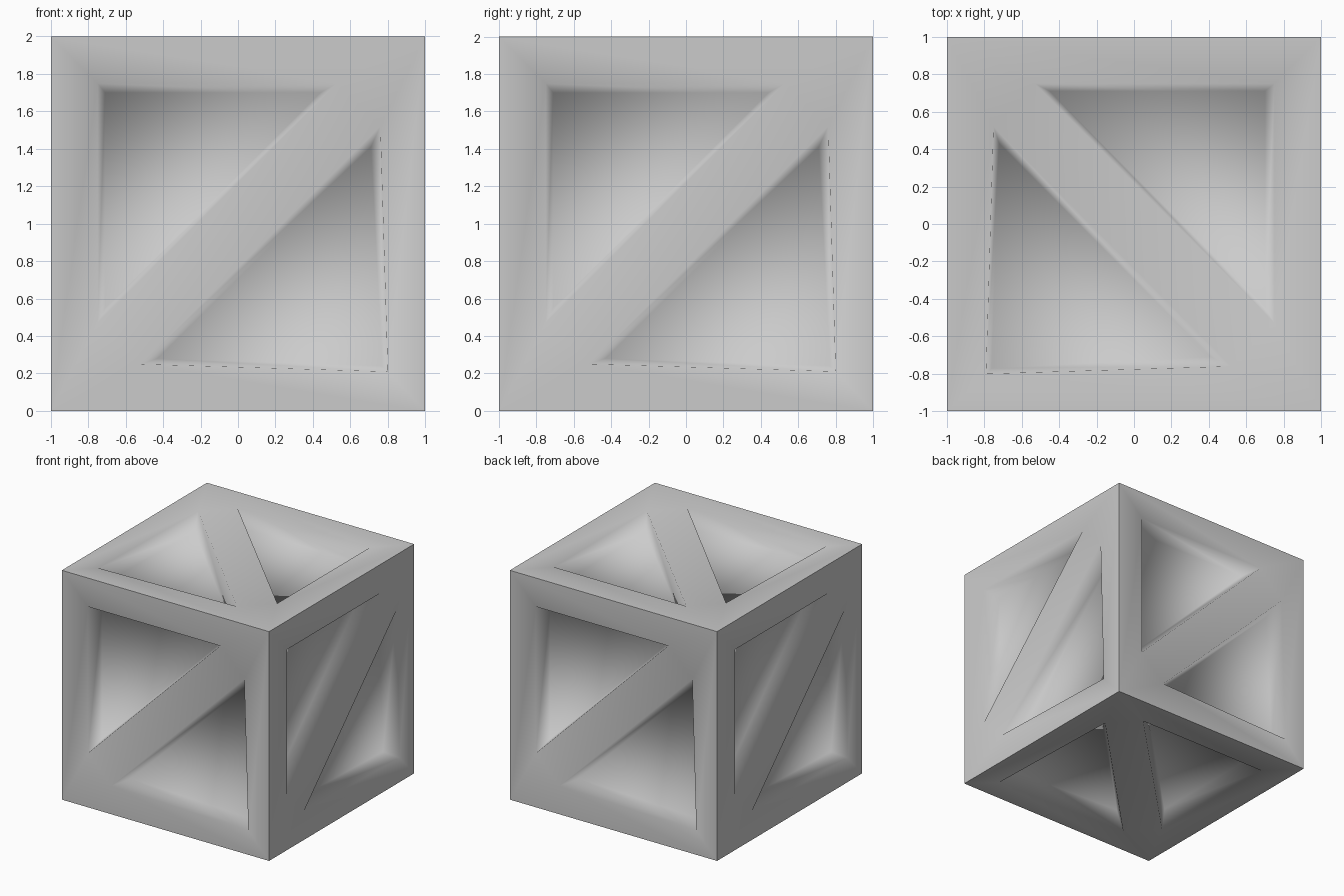
import bpy, bmesh
from mathutils import Vector

if "Cube" in bpy.data.objects:
    bpy.data.objects.remove(bpy.data.objects["Cube"])

DEPTH = 0.14  # how far the panels sit behind the frame

# Face layout in local (u, v): outer corners, panel rims and sunken floors
CORNERS = [(-1, 1), (1, 1), (1, -1), (-1, -1)]
UPPER_RIM = [(-0.75, 0.75), (0.53, 0.75), (-0.75, -0.53)]
UPPER_FLOOR = [(-0.71, 0.70), (0.44, 0.70), (-0.71, -0.45)]
LOWER_RIM = [(0.76, 0.52), (0.80, -0.79), (-0.52, -0.75)]
LOWER_FLOOR = [(0.71, 0.41), (0.77, -0.76), (-0.43, -0.72)]

# Each cube side as (u axis, v axis); the normal is u x v
SIDES = [
    ((1, 0, 0), (0, 0, 1)),     # front
    ((0, 1, 0), (0, 0, 1)),     # right
    ((-1, 0, 0), (0, 0, 1)),    # back
    ((0, -1, 0), (0, 0, 1)),    # left
    ((0, -1, 0), (1, 0, 0)),    # top
    ((0, -1, 0), (-1, 0, 0)),   # bottom
]


def add_side(bm, u, v):
    u, v = Vector(u), Vector(v)
    n = u.cross(v)

    def verts(points, depth=0.0):
        return [bm.verts.new(u * a + v * b + n * (1 - depth) + Vector((0, 0, 1)))
                for a, b in points]

    tl, tr, br, bl = verts(CORNERS)
    a, b, c = verts(UPPER_RIM)
    d, e, f = verts(LOWER_RIM)
    # border boards and diagonal brace
    for loop in ((tl, a, b, tr), (tr, d, e, br), (br, e, f, bl),
                 (bl, c, a, tl), (c, bl, f, b), (b, f, d, tr)):
        bm.faces.new(loop)
    # sunken triangular panels with sloped walls
    for rim, floor in (((a, b, c), verts(UPPER_FLOOR, DEPTH)),
                       ((d, e, f), verts(LOWER_FLOOR, DEPTH))):
        bm.faces.new(floor)
        for i in range(3):
            j = (i + 1) % 3
            bm.faces.new((rim[i], rim[j], floor[j], floor[i]))


# Crate body
bm = bmesh.new()
for u, v in SIDES:
    add_side(bm, u, v)
bmesh.ops.remove_doubles(bm, verts=bm.verts, dist=0.001)
bmesh.ops.recalc_face_normals(bm, faces=bm.faces)
mesh = bpy.data.meshes.new("crate")
bm.to_mesh(mesh)
bm.free()
crate = bpy.data.objects.new("crate", mesh)
bpy.context.collection.objects.link(crate)

# Soft panel edges, crisp cube edges
bpy.context.view_layer.objects.active = crate
crate.select_set(True)
bpy.ops.object.shade_smooth_by_angle(angle=1.5)
